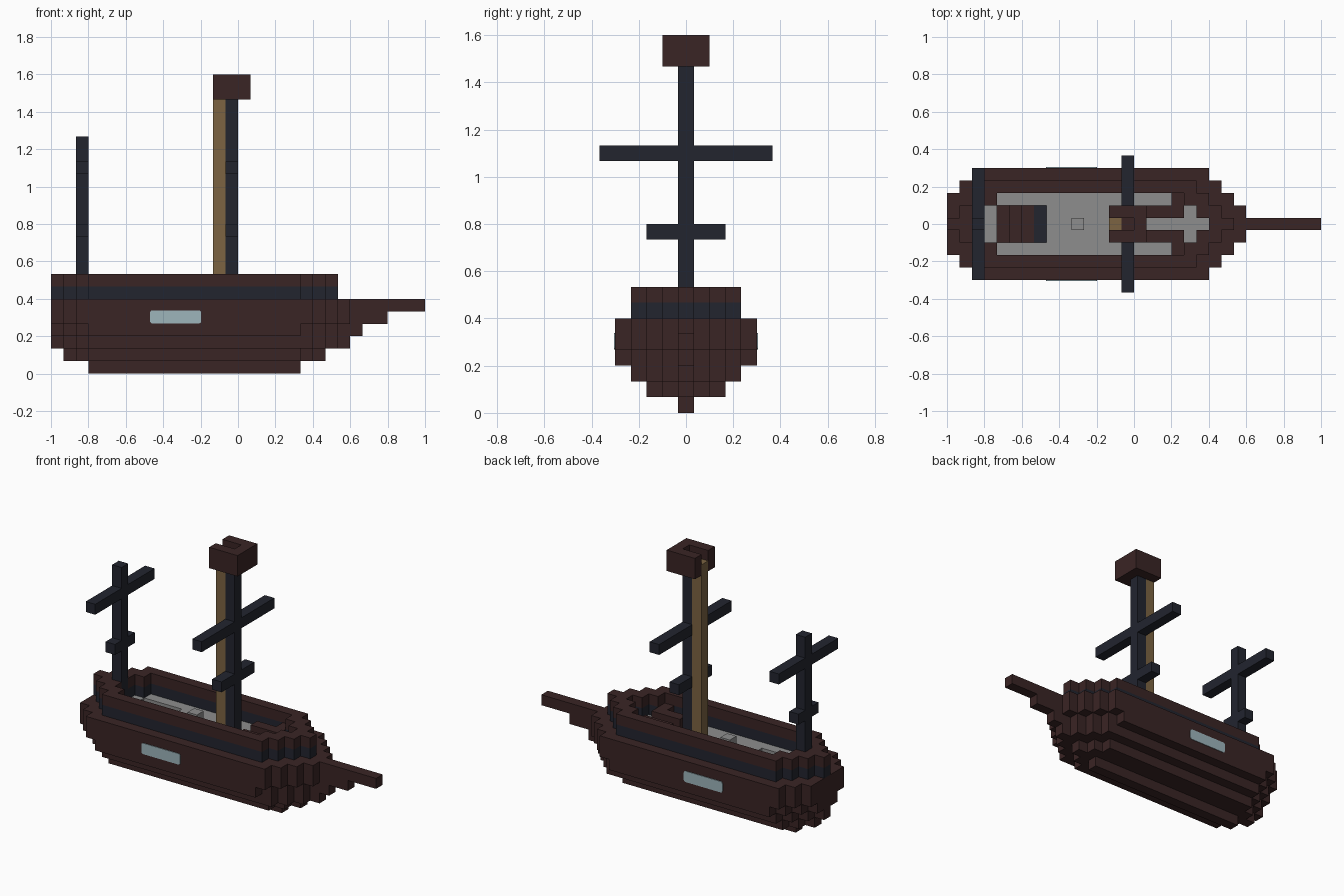
import bpy, bmesh, math
from mathutils import Vector

old = bpy.data.objects.get("Cube")
if old:
    bpy.data.objects.remove(old, do_unlink=True)

U = 1 / 15  # edge of one block


def material(name, rgb):
    m = bpy.data.materials.new(name)
    m.use_nodes = True
    m.diffuse_color = (*rgb, 1)
    bsdf = next(n for n in m.node_tree.nodes if n.type == 'BSDF_PRINCIPLED')
    bsdf.inputs["Base Color"].default_value = (*rgb, 1)
    bsdf.inputs["Roughness"].default_value = 0.8
    return m


BROWN = material("dark brown wood", (0.042, 0.018, 0.018))
NAVY = material("dark navy wood", (0.016, 0.018, 0.028))
GREY = material("grey deck", (0.27, 0.27, 0.27))
GOLD = material("golden wood", (0.20, 0.127, 0.055))
GLASS = material("pale blue glass", (0.34, 0.46, 0.50))


def finish(name, bm, mat):
    mesh = bpy.data.meshes.new(name)
    bm.to_mesh(mesh)
    bm.free()
    mesh.materials.append(mat)
    ob = bpy.data.objects.new(name, mesh)
    bpy.context.collection.objects.link(ob)
    return ob


def blocks(name, cells, mat):
    """Skin a set of block cells, leaving out the faces between neighbours."""
    bm = bmesh.new()
    for c in cells:
        centre = Vector((c[0] + 0.5, c[1], c[2] + 0.5))
        for axis in range(3):
            for side in (-1, 1):
                n = Vector([side if k == axis else 0 for k in range(3)])
                if tuple(int(a + b) for a, b in zip(c, n)) in cells:
                    continue
                s = Vector([1 if k == (axis + 1) % 3 else 0 for k in range(3)])
                t = n.cross(s)
                corners = ((-1, -1), (1, -1), (1, 1), (-1, 1))
                bm.faces.new([bm.verts.new((centre + (n + s * a + t * b) / 2) * U)
                              for a, b in corners])
    bmesh.ops.remove_doubles(bm, verts=bm.verts, dist=U / 100)
    bmesh.ops.dissolve_limit(bm, angle_limit=math.radians(1),
                             verts=bm.verts, edges=bm.edges)
    return finish(name, bm, mat)


def box(x0, x1, n, z0, z1):
    """Cells from x0 to x1 and z0 to z1, n blocks each side of the centre line."""
    return {(i, j, k) for i in range(x0, x1)
            for j in range(-n, n + 1) for k in range(z0, z1)}


def boat_layer(k, widest, stern, bow):
    """One layer of a boat plan with stepped, tapering ends."""
    return {(i, j, k) for i in range(-15, 15)
            for j in range(-widest, widest + 1)
            if abs(j) <= min(widest, i + stern, bow - i)}


# hull, with the stem and bowsprit stepping out at the bow
hull = set()
for k, plan in enumerate([(0, 12, 4), (2, 14, 6), (3, 15, 8),
                          (4, 16, 8), (4, 17, 9), (4, 17, 9)]):
    hull |= boat_layer(k, *plan)
for k, tip in ((3, 10), (4, 12), (5, 15)):
    hull |= box(8, tip, 0, k, k + 1)

# stairwell cut down through the deck
well = set()
for step in range(4):
    well |= box(-11 + step, -10 + step, 1, 5 - min(step, 2), 6)
deck = boat_layer(5, 2, 13, 5)
blocks("hull", hull - deck - well, BROWN)
blocks("deck", deck - well, GREY)
landing = blocks("stair_landing", box(-8, -7, 1, 2, 3), NAVY)
landing.location.z = 0.002

# bulwark ring in two colours
for name, k, mat in (("bulwark_band", 6, NAVY), ("bulwark_rail", 7, BROWN)):
    blocks(name, boat_layer(k, 3, 15, 7) - boat_layer(k, 2, 13, 5), mat)

# deck fittings
blocks("deck_block", box(-5, -4, 0, 6, 7), GREY)
bow_bench = box(1, 4, 1, 6, 7) - box(1, 4, 0, 6, 7)
bow_bench |= {(3, 2, 6), (3, -2, 6)}
blocks("bow_bench", bow_bench, BROWN)

# masts, each with an upper and a lower yard
for name, x, top, upper, lower in (("main", -1, 22, 5, 2), ("aft", -13, 19, 4, 1)):
    blocks(name + "_mast", box(x, x + 1, 0, 6, top)
           | box(x, x + 1, upper, 16, 17) | box(x, x + 1, lower, 11, 12), NAVY)
blocks("mast_ladder", box(-2, -1, 0, 6, 23), GOLD)

# lookout box, open at the ladder and hollow in the middle
blocks("lookout", box(-2, 1, 1, 22, 24) - box(-2, -1, 0, 22, 24)
       - box(-1, 0, 0, 23, 24), BROWN)

# thin rounded window plates on both sides
for name, side in (("right_window", -1), ("left_window", 1)):
    bm = bmesh.new()
    bmesh.ops.create_cube(bm, size=1)
    bmesh.ops.scale(bm, vec=(4.1 * U, 0.008, 1.05 * U), verts=bm.verts)
    across = [e for e in bm.edges
              if abs(e.verts[0].co.y - e.verts[1].co.y) > 0.005]
    bmesh.ops.bevel(bm, geom=across, offset=0.012, segments=3,
                    profile=0.5, affect='EDGES')
    plate = finish(name, bm, GLASS)
    plate.location = (-5 * U, side * 4.5 * U, 4.55 * U)
